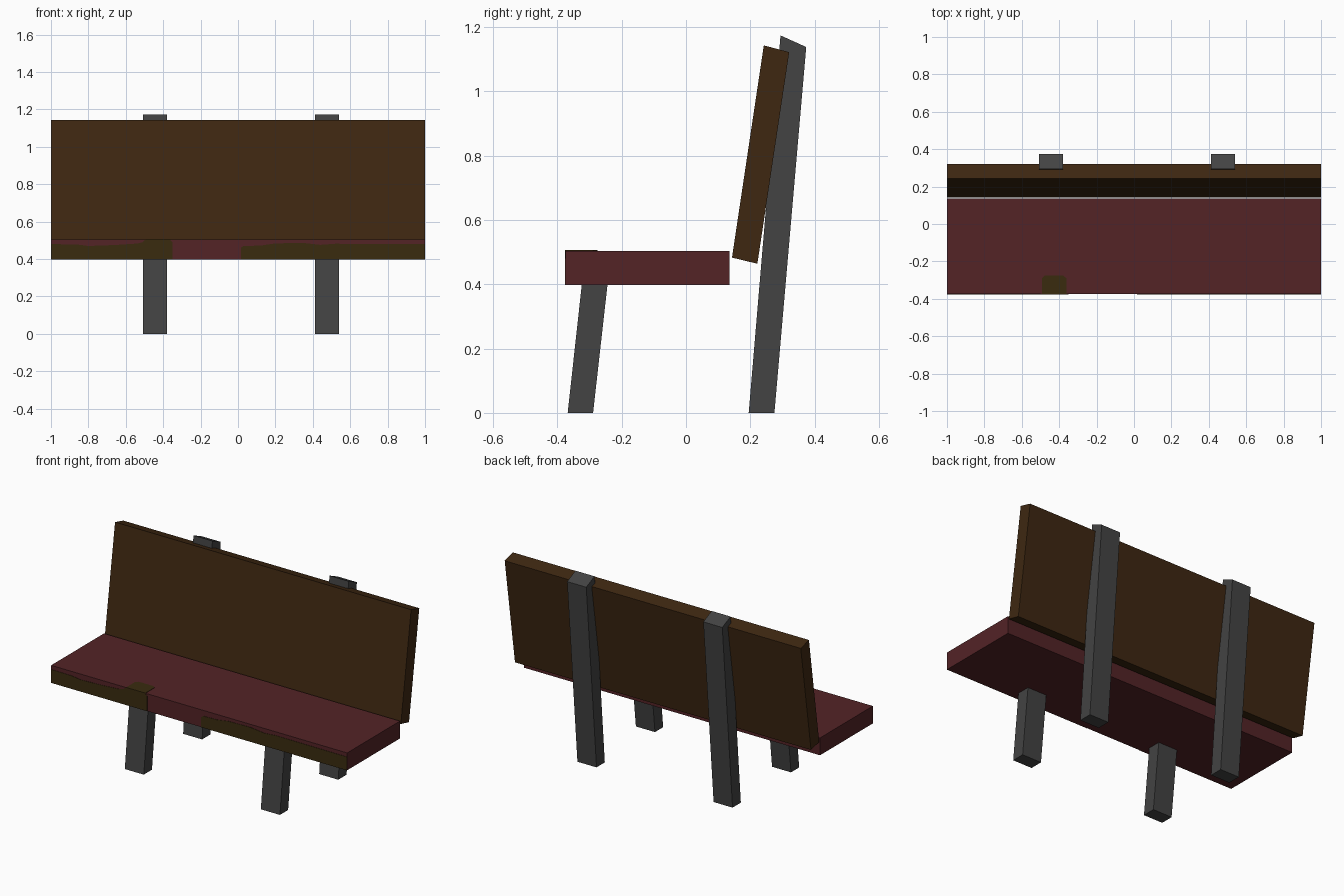
import bpy, bmesh

if "Cube" in bpy.data.objects:
    bpy.data.objects.remove(bpy.data.objects["Cube"])


def material(name, r, g, b):
    def lin(c):
        c /= 255
        return c / 12.92 if c <= 0.04045 else ((c + 0.055) / 1.055) ** 2.4
    m = bpy.data.materials.new(name)
    m.diffuse_color = (lin(r), lin(g), lin(b), 1)
    m.use_nodes = True
    m.node_tree.nodes["Principled BSDF"].inputs["Base Color"].default_value = m.diffuse_color
    return m


RED = material("dark red wood", 83, 35, 38)
BROWN = material("dark brown wood", 62, 39, 17)
STAIN = material("worn brown stain", 58, 43, 15)
GREY = material("dark grey metal", 67, 67, 67)


def prism(name, outline, lo, hi, mat, place):
    """Extrude a 2D outline from lo to hi; place(u, v, d) gives the 3D point."""
    bm = bmesh.new()
    a = [bm.verts.new(place(u, v, lo)) for u, v in outline]
    b = [bm.verts.new(place(u, v, hi)) for u, v in outline]
    bm.faces.new(a)
    bm.faces.new(b)
    n = len(a)
    for i in range(n):
        j = (i + 1) % n
        bm.faces.new((a[i], a[j], b[j], b[i]))
    bmesh.ops.recalc_face_normals(bm, faces=bm.faces)
    me = bpy.data.meshes.new(name)
    bm.to_mesh(me)
    bm.free()
    me.materials.append(mat)
    ob = bpy.data.objects.new(name, me)
    bpy.context.collection.objects.link(ob)
    return ob


def side(u, v, d):      # outline in (y, z), extruded along x
    return (d, u, v)


def front(u, v, d):     # outline in (x, z), extruded along y
    return (u, d, v)


def top(u, v, d):       # outline in (x, y), extruded along z
    return (u, v, d)


# Seat slab and leaning backrest
F, ZB, ZT = -0.375, 0.398, 0.504
prism("seat", [(F, ZB), (0.135, ZB), (0.135, ZT), (F, ZT)], -1, 1, RED, side)
prism("backrest", [(0.143, 0.483), (0.222, 0.464), (0.321, 1.122), (0.242, 1.143)],
      -1, 1, BROWN, side)

# Slanted legs, the rear pair running up behind the backrest
for label, x0, x1 in (("left", -0.507, -0.379), ("right", 0.412, 0.541)):
    prism("front_leg_" + label,
          [(-0.368, 0), (-0.289, 0), (-0.244, 0.4), (-0.324, 0.4)], x0, x1, GREY, side)
    prism("rear_post_" + label,
          [(0.195, 0), (0.275, 0), (0.374, 1.138), (0.294, 1.174)], x0, x1, GREY, side)

# Worn stains on the front edge, and the one that wraps onto the seat top
prism("stain_front_left",
      [(-1, ZB), (-0.35, ZB), (-0.35, 0.49), (-0.365, ZT), (-0.495, ZT), (-0.51, 0.49),
       (-0.54, 0.483), (-0.66, 0.475), (-0.8, 0.47), (-0.86, 0.478), (-1, 0.48)],
      F - 0.002, F + 0.001, STAIN, front)
prism("stain_front_right",
      [(0.015, ZB), (1, ZB), (1, 0.48), (0.52, 0.482), (0.44, 0.476), (0.35, 0.486),
       (0.2, 0.484), (0.12, 0.472), (0.03, 0.47), (0.015, 0.46)],
      F - 0.002, F + 0.001, STAIN, front)
prism("stain_top",
      [(-0.492, F - 0.002), (-0.362, F - 0.002), (-0.362, -0.29), (-0.377, -0.276),
       (-0.477, -0.276), (-0.492, -0.29)],
      ZT - 0.001, ZT + 0.002, STAIN, top)
